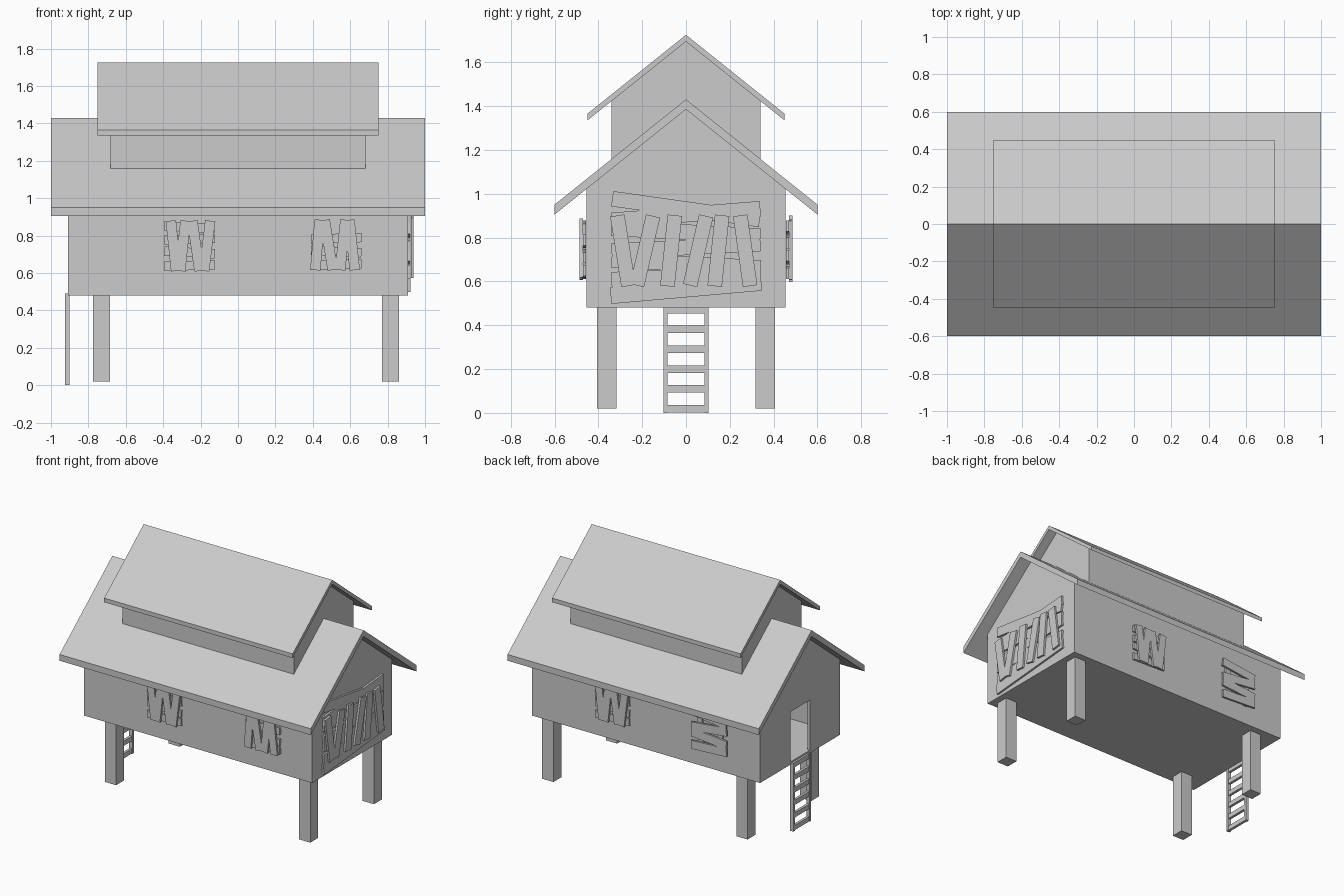
import bpy, bmesh, math
from mathutils import Matrix, Vector

cube = bpy.data.objects.get("Cube")
if cube:
    bpy.data.objects.remove(cube, do_unlink=True)

grey = bpy.data.materials.new("plain grey")
grey.use_nodes = True
COLOUR = (0.6, 0.6, 0.6, 1)
grey.diffuse_color = COLOUR
grey.node_tree.nodes["Principled BSDF"].inputs["Base Color"].default_value = COLOUR


def finish(name, bm):
    bmesh.ops.recalc_face_normals(bm, faces=bm.faces)
    mesh = bpy.data.meshes.new(name)
    bm.to_mesh(mesh)
    bm.free()
    mesh.materials.append(grey)
    obj = bpy.data.objects.new(name, mesh)
    bpy.context.collection.objects.link(obj)
    return obj


def add_box(bm, lo, hi):
    """Add a box between two corners."""
    lo, hi = Vector(lo), Vector(hi)
    m = Matrix.Translation((lo + hi) / 2) @ Matrix.Diagonal((hi - lo).to_4d())
    bmesh.ops.create_cube(bm, size=1, matrix=m)


def add_prism(bm, profile, x0, x1):
    """Extrude a (y, z) profile along x."""
    face = bm.faces.new([bm.verts.new((x0, y, z)) for y, z in profile])
    new = bmesh.ops.extrude_face_region(bm, geom=[face])["geom"]
    verts = [v for v in new if isinstance(v, bmesh.types.BMVert)]
    bmesh.ops.translate(bm, verts=verts, vec=(x1 - x0, 0, 0))


def roof(name, half_x, half_y, peak, thick):
    eave = peak - 0.8 * half_y
    bm = bmesh.new()
    add_prism(bm, [(-half_y, eave), (0, peak), (half_y, eave),
                   (half_y, eave - thick), (0, peak - thick),
                   (-half_y, eave - thick)], -half_x, half_x)
    finish(name, bm)


# Hollow house body: floor, long walls, gable ends, doorway at -x
W, BASE, EAVE, RIDGE, T = 0.455, 0.48, 1.021, 1.385, 0.02
DOOR, DOOR_TOP = 0.11, 0.86
gable = [(W, BASE), (W, EAVE), (0, RIDGE), (-W, EAVE), (-W, BASE)]
notch = [(-DOOR, BASE), (-DOOR, DOOR_TOP), (DOOR, DOOR_TOP), (DOOR, BASE)]

bm = bmesh.new()
add_box(bm, (-0.908, -W, BASE), (0.908, W, BASE + T))
finish("floor", bm)
for side, name in ((-1, "front_wall"), (1, "back_wall")):
    bm = bmesh.new()
    add_box(bm, (-0.908, side * W - T / 2 - side * T / 2, BASE),
            (0.908, side * W + T / 2 - side * T / 2, EAVE))
    finish(name, bm)
bm = bmesh.new()
add_prism(bm, gable, 0.908 - T, 0.908)
finish("boarded_gable_wall", bm)
bm = bmesh.new()
add_prism(bm, gable + notch, -0.908, -0.908 + T)
finish("door_gable_wall", bm)

# Raised upper storey
bm = bmesh.new()
add_prism(bm, [(0.34, 1.115), (0.34, 1.423), (0, 1.695),
               (-0.34, 1.423), (-0.34, 1.115)], -0.682, 0.682)
finish("upper_walls", bm)

roof("main_roof", 1.0, 0.6, 1.43, 0.045)
roof("upper_roof", 0.75, 0.45, 1.725, 0.03)

# Stilts
for x, end in ((-0.73, "right"), (0.815, "left")):
    for y, row in ((-0.362, "front"), (0.362, "back")):
        bm = bmesh.new()
        add_box(bm, (x - 0.045, y - 0.045, 0.02), (x + 0.045, y + 0.045, BASE))
        finish(f"{row}_{end}_stilt", bm)

# Ladder
bm = bmesh.new()
for y in (-0.093, 0.093):
    add_box(bm, (-0.925, y - 0.009, 0), (-0.9, y + 0.009, 0.49))
for i in range(6):
    z = 0.019 + i * 0.0905
    add_box(bm, (-0.922, -0.09, z - 0.017), (-0.903, 0.09, z + 0.017))
finish("ladder", bm)


def boards(name, origin, turn, planks):
    """Planks as (u, z, length, width, degrees, layer) on a wall facing -y turned about z."""
    place = Matrix.Translation(origin) @ Matrix.Rotation(math.radians(turn), 4, "Z")
    bm = bmesh.new()
    for u, z, length, width, angle, layer in planks:
        m = (place @ Matrix.Translation((u, -0.008 - 0.015 * layer, z))
             @ Matrix.Rotation(math.radians(-angle), 4, "Y")
             @ Matrix.Diagonal((length, 0.014, width, 1)))
        bmesh.ops.create_cube(bm, size=1, matrix=m)
    finish(name, bm)


def uprights(length, width, rows):
    return [(u, 0, length, width, 90 + lean, 1) for u, lean in rows]


def slats(length, width, rows, layer=0):
    return [(0, z, length, width, angle, layer) for z, angle in rows]


# Large boarded opening on the +x gable
boards("gable_boards", (0.908, 0, 0.74), 90,
       slats(0.68, 0.07, [(0.19, -8), (0.165, 4.5), (0.085, -3),
                          (0.015, 3), (-0.06, -3), (-0.12, 2)])
       + slats(0.69, 0.075, [(-0.175, 5)])
       + uprights(0.325, 0.066, [(-0.288, 9), (-0.187, -13), (-0.068, -6),
                                 (0.055, -13), (0.148, -6), (0.27, 8)]))

# Boarded windows on the long walls
across = slats(0.27, 0.05, [(0.1, -3), (0.035, 2), (-0.035, -3), (-0.105, 2)])
pair = across + uprights(0.27, 0.055, [(-0.085, 6), (-0.035, -6),
                                       (0.035, 8), (0.095, -7)])
leaning = across[1:] + uprights(0.27, 0.055, [(-0.1, -5), (-0.04, 9),
                                              (0.035, -6), (0.085, 6)])
crossed = (uprights(0.26, 0.04, [(-0.08, 3), (0.08, -4)])
           + slats(0.28, 0.06, [(0.11, -7), (0.03, 6), (-0.04, -5), (-0.11, 3)], 0))
boards("front_right_window_boards", (-0.26, -W, 0.745), 0, pair)
boards("front_left_window_boards", (0.525, -W, 0.75), 0, leaning)
boards("back_left_window_boards", (0.26, W, 0.745), 180, pair)
boards("back_right_window_boards", (-0.52, W, 0.745), 180,
       [(u, z, l, w, a, 1 - layer) for u, z, l, w, a, layer in crossed])
